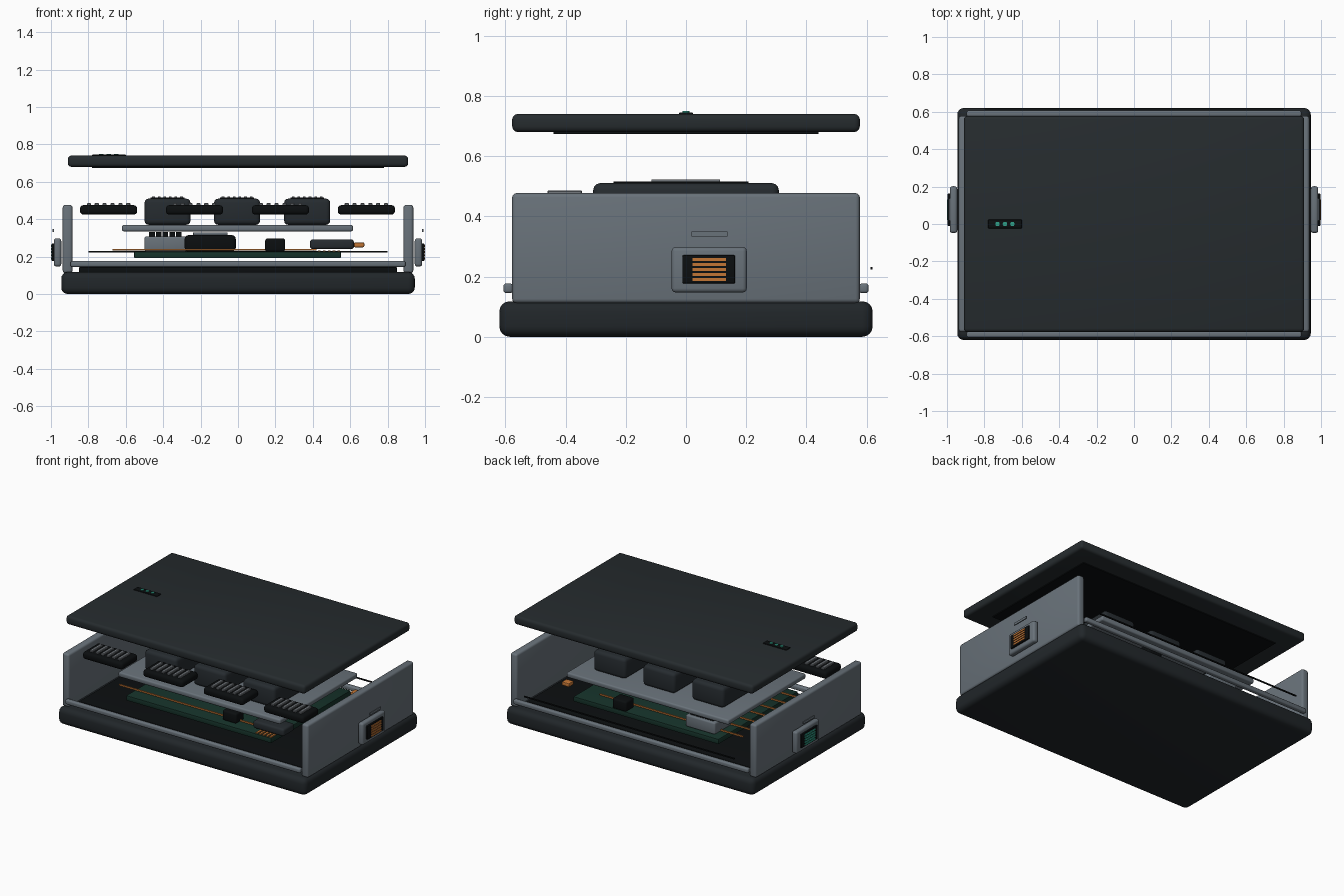
import bpy, bmesh

if "Cube" in bpy.data.objects:
    bpy.data.objects.remove(bpy.data.objects["Cube"])

# Colours as seen on screen; converted to linear in mat()
COL = {
    "shell": (0.15, 0.168, 0.18), "lid": (0.165, 0.185, 0.195),
    "grey": (0.41, 0.445, 0.475), "black": (0.075, 0.085, 0.09),
    "slate": (0.165, 0.185, 0.20), "board": (0.11, 0.21, 0.18),
    "copper": (0.76, 0.46, 0.22), "teal": (0.20, 0.62, 0.53),
    "rib": (0.45, 0.47, 0.49),
}
MATS = {}


def mat(key):
    if key not in MATS:
        MATS[key] = bpy.data.materials.new("mat_" + key)
        MATS[key].diffuse_color = [c ** 2.2 for c in COL[key]] + [1]
    return MATS[key]


def box(name, x, y, z, color, bevel=0.0, segs=3):
    """Bevelled box given (min, max) ranges on each axis."""
    bm = bmesh.new()
    bmesh.ops.create_cube(bm, size=1)
    for v in bm.verts:
        for i, (lo, hi) in enumerate((x, y, z)):
            v.co[i] = lo if v.co[i] < 0 else hi
    if bevel:
        bmesh.ops.bevel(bm, geom=bm.edges[:], offset=bevel, segments=segs,
                        profile=0.5, affect='EDGES')
    me = bpy.data.meshes.new(name)
    bm.to_mesh(me)
    bm.free()
    ob = bpy.data.objects.new(name, me)
    bpy.context.collection.objects.link(ob)
    me.materials.append(mat(color))
    if bevel:
        bpy.context.view_layer.objects.active = ob
        ob.select_set(True)
        bpy.ops.object.shade_smooth_by_angle()
        ob.select_set(False)
    return ob


def around(c, half):
    return (c - half, c + half)


def sided(s, a, b):
    """Range a..b on the side given by the sign s."""
    return tuple(sorted((s * a, s * b)))


# Base tray, inner floor and the long rails
box("base_tray", (-.945, .945), (-.62, .62), (0, .118), "shell", .035, 4)
box("inner_floor", (-.85, .85), (-.52, .52), (.11, .145), "black", .006, 2)
for s, n in ((-1, "front"), (1, "back")):
    box(n + "_rail", (-.895, .895), sided(s, .575, .606), (.145, .177), "grey", .009)
box("back_seam_rod", (-.8, .8), (.612, .62), (.223, .231), "black")

# Side walls with connector ports
for s, n, pin in ((-1, "left", "teal"), (1, "right", "copper")):
    box(n + "_wall", sided(s, .885, .937), (-.577, .577), (.112, .477), "grey", .014)
    box(n + "_port_frame", sided(s, .945, .985), (-.048, .202), (.147, .298), "grey", .014)
    box(n + "_port_socket", sided(s, .97, .996), (-.012, .163), (.177, .271), "black", .004, 2)
    for i in range(5):
        box(f"{n}_port_pin_{i}", sided(s, .985, 1.0), (.022, .132),
            around(.191 + i * .0165, .005), pin)
    box(n + "_wall_slot", sided(s, .985, .992), (.018, .137), (.333, .349), "grey")

# Floating lid with underside panel and status lights
box("lid", (-.91, .91), (-.577, .577), (.68, .74), "lid", .018)
box("lid_under_panel", (-.78, .78), (-.44, .44), (.674, .69), "black")
box("light_strip", (-.78, -.60), (-.023, .023), (.735, .745), "black", .003, 2)
for i in range(3):
    bpy.ops.mesh.primitive_cylinder_add(vertices=16, radius=.012, depth=.012,
                                        location=(-.73 + i * .04, 0, .744))
    ob = bpy.context.object
    ob.name = f"status_light_{i}"
    ob.data.materials.append(mat("teal"))
    ob.select_set(False)

# Circuit board with copper traces and edge pads
box("circuit_board", (-.555, .55), (-.425, .44), (.192, .227), "board", .005, 2)
for i in range(7):
    box(f"trace_{i}", (-.67, .42), around(-.335 + i * .1117, .004), (.232, .242), "copper")
for i in range(5):
    box(f"edge_pad_{i}", around(.435 + i * .026, .007), (-.42, -.35), (.225, .234), "copper")

# Board components
box("heat_block", (-.50, -.275), (.21, .40), (.227, .308), "grey", .01)
for i in range(5):
    box(f"heat_block_fin_{i}", around(-.46 + i * .036, .015), (.23, .38), (.305, .332), "black")
box("processor", (-.285, -.012), (-.13, .13), (.227, .315), "black", .02)
box("processor_cap", (-.24, -.055), (-.09, .09), (.31, .33), "grey", .004, 2)
for y, n in ((-.335, "front"), (.40, "back")):
    box(n + "_small_chip", (.145, .252), around(y, .045), (.227, .297), "black", .012)
box("edge_chip", (.385, .62), (-.39, -.27), (.24, .292), "slate", .014)
box("copper_terminal", (.62, .675), (.335, .388), (.25, .276), "copper", .006, 2)

# Upper shelf carrying three long cells
box("shelf_plate", (-.62, .615), (-.42, .425), (.335, .37), "grey", .01)
for k, cx in enumerate((-.377, -.005, .37)):
    box(f"cell_{k}", around(cx, .123), (-.308, .308), (.37, .51), "slate", .022)
    box(f"cell_pad_{k}", around(cx, .09), (-.24, .207), (.505, .516), "black")
    for i in range(6):
        box(f"cell_{k}_rib_{i}", around(cx - .075 + i * .03, .007),
            (-.115, .113), (.514, .522), "rib")

# Front row of four ribbed modules
for k in range(4):
    cx = -.692 + k * .4595
    box(f"module_{k}", around(cx, .153), (-.49, -.315), (.425, .475), "black", .018)
    for i in range(6):
        box(f"module_{k}_rib_{i}", around(cx - .105 + i * .042, .011),
            (-.46, -.345), (.47, .486), "rib", .003, 1)

for m in bpy.data.materials:
    if m.users and not m.is_grease_pencil:
        m.use_nodes = True
        m.node_tree.nodes["Principled BSDF"].inputs["Base Color"].default_value = m.diffuse_color
